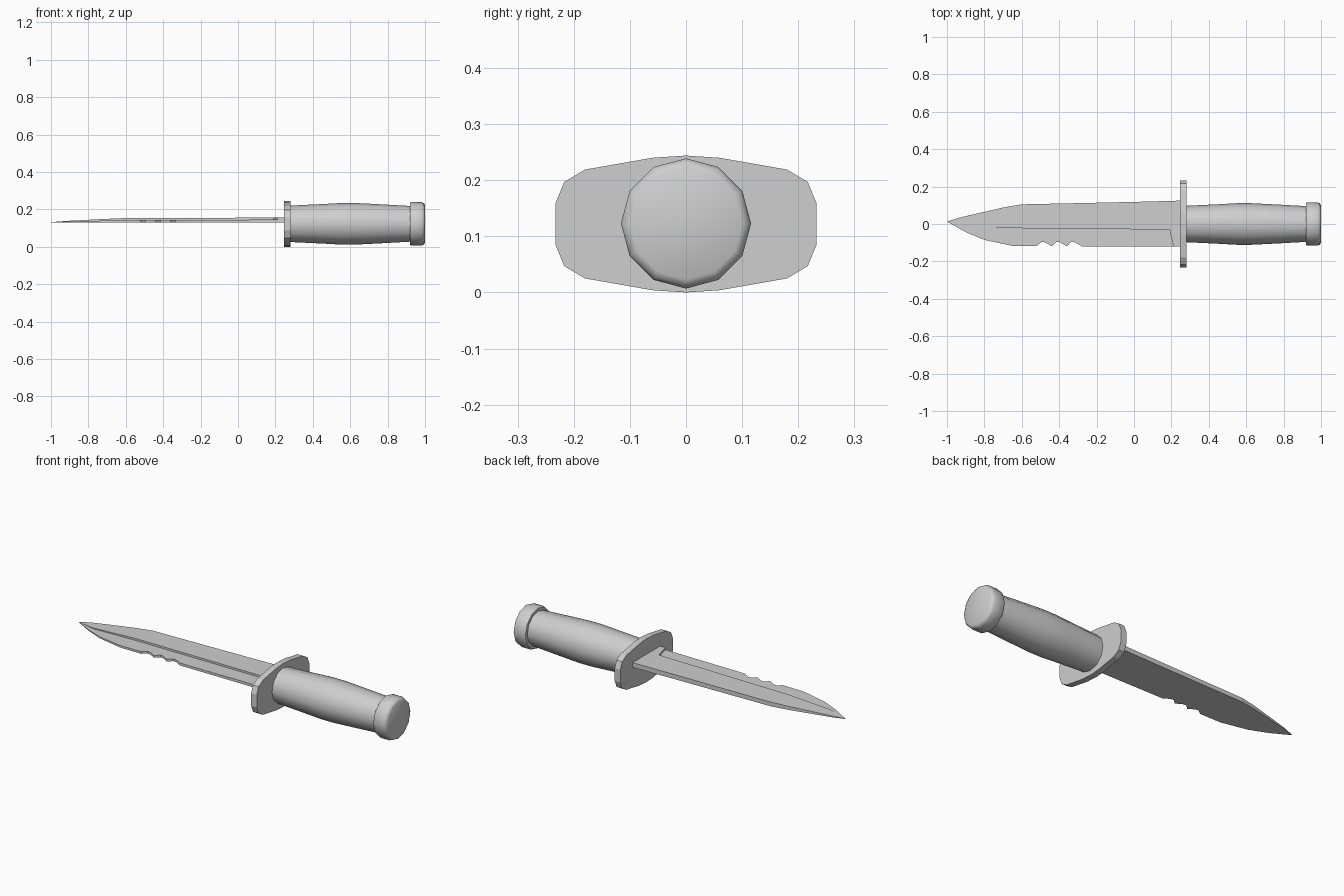
import bpy, bmesh, math
from mathutils import Vector

cube = bpy.data.objects.get("Cube")
if cube:
    bpy.data.objects.remove(cube, do_unlink=True)

AXIS_Z = 0.123   # height of the handle axis
BASE_Z = 0.13    # flat underside of the blade

steel = bpy.data.materials.new("plain grey")
steel.use_nodes = True
steel.diffuse_color = (0.62, 0.62, 0.62, 1)
bsdf = next(n for n in steel.node_tree.nodes if n.type == 'BSDF_PRINCIPLED')
bsdf.inputs["Base Color"].default_value = (0.62, 0.62, 0.62, 1)


def finish(name, bm, smooth=None):
    bmesh.ops.recalc_face_normals(bm, faces=bm.faces)
    mesh = bpy.data.meshes.new(name)
    bm.to_mesh(mesh)
    bm.free()
    mesh.materials.append(steel)
    obj = bpy.data.objects.new(name, mesh)
    bpy.context.collection.objects.link(obj)
    if smooth:
        bpy.ops.object.select_all(action='DESELECT')
        obj.select_set(True)
        bpy.context.view_layer.objects.active = obj
        bpy.ops.object.shade_smooth_by_angle(angle=math.radians(smooth))
    return obj


def extrude(bm, points, offset):
    face = bm.faces.new([bm.verts.new(p) for p in points])
    out = bmesh.ops.extrude_face_region(bm, geom=[face])
    top = [g for g in out["geom"] if isinstance(g, bmesh.types.BMVert)]
    bmesh.ops.translate(bm, verts=top, vec=offset)


def turned(name, profile, sides=12):
    """Closed solid of revolution about the handle axis."""
    bm = bmesh.new()
    rings = []
    for x, r in profile:
        angles = [math.tau * i / sides for i in range(sides)]
        rings.append([bm.verts.new((x, r * math.sin(a), AXIS_Z + r * math.cos(a)))
                      for a in angles])
    for a, b in zip(rings, rings[1:]):
        for i in range(sides):
            j = (i + 1) % sides
            bm.faces.new((a[i], a[j], b[j], b[i]))
    bm.faces.new(rings[0])
    bm.faces.new(rings[-1])
    return finish(name, bm, smooth=50)


def blade_part(name, outline, thickness):
    """Flat-bottomed plate whose top slopes down towards the tip."""
    bm = bmesh.new()
    extrude(bm, [(x, y, 0) for x, y in outline], Vector((0, 0, 1)))
    for x in (-0.62, -0.85):
        bmesh.ops.bisect_plane(bm, geom=bm.verts[:] + bm.edges[:] + bm.faces[:],
                               plane_co=(x, 0, 0), plane_no=(1, 0, 0))
    for v in bm.verts:
        taper = min(1, max(0, (v.co.x + 1) / 0.38)) ** 0.8
        height = 0.002 + (thickness - 0.002) * taper
        if v.co.x > -0.62:
            height += 0.004 * (v.co.x + 0.62)
        v.co.z = BASE_Z + (height if v.co.z > 0.5 else 0)
    return finish(name, bm)


# Blade: thick spine half with a squared heel, thinner cutting half
tip = (-1, 0.013)
ridge = [(0.21, -0.115), (0.19, -0.03), (-0.89, -0.02)]
spine = [(-0.93, 0.035), (-0.7, 0.088), (-0.6, 0.105), (0, 0.118), (0.25, 0.125)]
blade_part("blade_spine", [tip] + spine + [(0.25, -0.12), (0.21, -0.12)] + ridge, 0.023)

# Three saw notches along the cutting edge
teeth = [(-0.52, -0.117)]
for i in range(3):
    x = -0.52 + 0.08 * i
    teeth += [(x + 0.025, -0.096), (x + 0.045, -0.098), (x + 0.08, -0.119)]
belly = [(-0.9, -0.043), (-0.8, -0.085), (-0.65, -0.117)]
blade_part("blade_edge", [tip] + belly + teeth + [(0.21, -0.12)] + ridge, 0.012)

# Cross guard: quarter profile mirrored both ways
quarter = [(0.06, 0.118), (0.18, 0.097), (0.217, 0.075), (0.233, 0.036)]
right_half = [(0, 0.122)] + quarter + [(y, -z) for y, z in reversed(quarter)]
guard_profile = right_half + [(-y, -z) for y, z in right_half]
bm = bmesh.new()
extrude(bm, [(0.245, y, 0.122 + z) for y, z in guard_profile], Vector((0.035, 0, 0)))
finish("cross_guard", bm)

# Barrel-shaped grip and end cap
turned("handle_grip", [(0.27, 0.097), (0.44, 0.105), (0.55, 0.111), (0.63, 0.111),
                       (0.75, 0.105), (0.93, 0.095)])
turned("pommel", [(0.92, 0.112), (0.926, 0.116), (0.982, 0.116),
                  (0.994, 0.111), (1.0, 0.1)])
